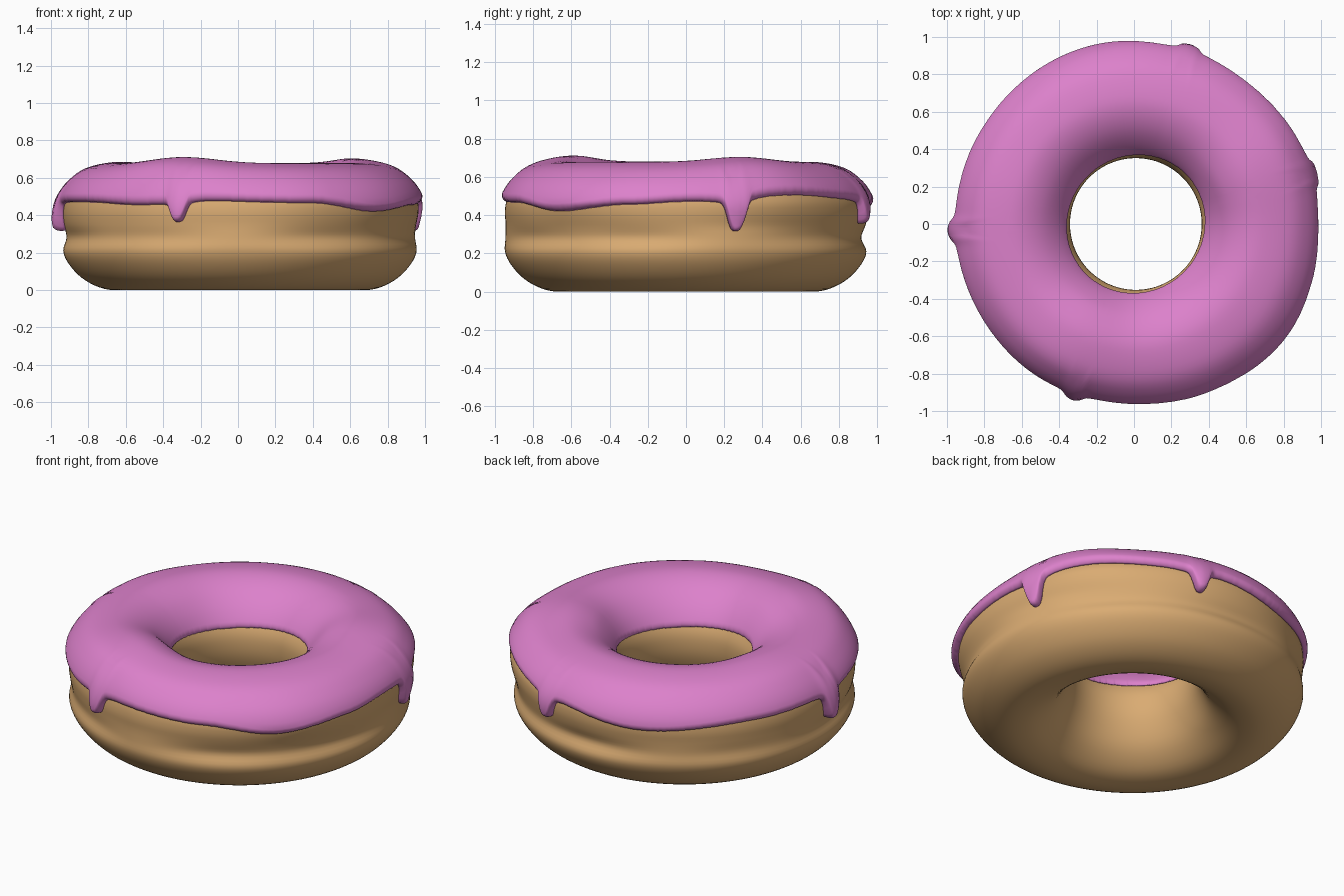
import bpy, bmesh, math
from mathutils import Vector

if "Cube" in bpy.data.objects:
    bpy.data.objects.remove(bpy.data.objects["Cube"])

SHIFT_X = 0.01
# dough cross-section (radius, height): bottom -> outside -> top -> hole
SECTION = [(.65, 0), (.75, .014), (.845, .065), (.915, .14), (.945, .21), (.93, .28),
           (.941, .35), (.947, .42), (.933, .49), (.885, .56), (.80, .62), (.65, .645),
           (.53, .615), (.43, .54), (.368, .45), (.352, .36), (.37, .25), (.435, .12),
           (.54, .03)]
# angle in degrees -> height of the icing's outer edge
EDGE = [(0, .47), (38, .50), (75, .475), (110, .425), (148, .46), (195, .47), (210, .47),
        (236, .455), (258, .475), (294, .465), (317, .42), (342, .455)]
# angle -> extra radius of the icing side
LUMP = [(0, .012), (30, .027), (58, .01), (90, .008), (135, 0), (225, 0), (270, 0),
        (300, .015), (325, .028)]
# drips: angle, depth, half width in degrees, extra thickness
DRIPS = [(15.8, .165, 3.2, .012), (73, .12, 2.9, .015), (182, .15, 3.0, .028),
         (250, .105, 2.8, .018)]


def catmull(a, b, c, d, t):
    return .5 * (2 * b + (c - a) * t + (2 * a - 5 * b + 4 * c - d) * t * t
                 + (3 * b - 3 * c + d - a) * t ** 3)


def sample_section(per):
    n, out = len(SECTION), []
    for i in range(n):
        p = [Vector(SECTION[(i + k) % n]) for k in (-1, 0, 1, 2)]
        out += [catmull(*p, j / per) for j in range(per)]
    return out


def lookup(table, deg):
    deg %= 360
    for (a, va), (b, vb) in zip(table, table[1:] + [(table[0][0] + 360, table[0][1])]):
        if a <= deg <= b:
            t = (deg - a) / (b - a)
            return va + (vb - va) * t * t * (3 - 2 * t)


def clamp(v):
    return max(0, min(1, v))


def gap(a, b):
    return (a - b + 180) % 360 - 180


def bell(d, w):
    return math.exp(-(d / w) ** 2)


def place(p, deg):
    """Turn a section point into 3D, with the hand-made unevenness."""
    r, z = p
    th = math.radians(deg)
    side = clamp((r - .65) / .28)
    dr = lookup(LUMP, deg) * clamp((z - .34) / .12) * side
    dr += side * bell(z - .28, .05) * (.010 * math.sin(3 * th + .5) + .005 * math.sin(7 * th))
    dz = .033 * bell(gap(deg, 243), 22) + .026 * bell(gap(deg, 25), 20)
    dz += .008 * bell(gap(deg, 165), 18) - .003
    z += dz * clamp((z - .46) / .16)
    r += dr
    return (r * math.cos(th) + SHIFT_X, r * math.sin(th), z)


def build(name, rings, color):
    """Skin closed section rings around the z axis."""
    bm = bmesh.new()
    vs = [[bm.verts.new(c) for c in ring] for ring in rings]
    for i, a in enumerate(vs):
        b = vs[(i + 1) % len(vs)]
        for j in range(len(a)):
            k = (j + 1) % len(a)
            bm.faces.new((a[j], b[j], b[k], a[k]))
    bmesh.ops.recalc_face_normals(bm, faces=bm.faces)
    for f in bm.faces:
        f.smooth = True
    me = bpy.data.meshes.new(name)
    bm.to_mesh(me)
    bm.free()
    mat = bpy.data.materials.new(name + "_colour")
    mat.diffuse_color = color
    mat.use_nodes = True
    mat.node_tree.nodes["Principled BSDF"].inputs["Base Color"].default_value = mat.diffuse_color
    me.materials.append(mat)
    ob = bpy.data.objects.new(name, me)
    bpy.context.collection.objects.link(ob)
    return ob


# dough ring
coarse = sample_section(4)
N = 160
build("dough", [[place(p, 360 * i / N) for p in coarse] for i in range(N)],
      (.70, .41, .17, 1))

# icing shell with wavy edge and drips
fine = sample_section(40)
M = len(fine)
length = [0]
for i in range(M - 1):
    length.append(length[-1] + (fine[i + 1] - fine[i]).length)
TOP = 11 * 40


def arc_at_height(z, outer):
    idx = range(4 * 40, TOP) if outer else range(TOP, 16 * 40)
    return length[min(idx, key=lambda i: abs(fine[i][1] - z))]


def at_arc(s, offset):
    lo, hi = 0, M - 2
    while lo < hi:
        mid = (lo + hi + 1) // 2
        lo, hi = (mid, hi) if length[mid] <= s else (lo, mid - 1)
    t = (s - length[lo]) / (length[lo + 1] - length[lo])
    p = fine[lo].lerp(fine[lo + 1], t)
    a, b = fine[max(lo - 12, 0)], fine[min(lo + 12, M - 1)]
    d = (b - a).normalized()
    return p + Vector((d.y, -d.x)) * offset


LIP = .034
lip_steps = [LIP * (1 - math.cos(k * math.pi / 12)) for k in range(6)]
rings = []
SEG = 480
for i in range(SEG):
    deg = 360 * i / SEG
    drop, extra = 0, 0
    for a, depth, w, fat in DRIPS:
        d = gap(deg, a)
        drop += depth * (.86 * math.exp(-abs(d / w) ** 3.2) + .14 * bell(d, w * 2))
        extra += fat * bell(d, w)
    s0 = arc_at_height(lookup(EDGE, deg) - drop, True)
    s1 = arc_at_height(.465 + .012 * math.sin(math.radians(2 * deg)), False)
    mid = [s0 + LIP + (s1 - s0 - 2 * LIP) * k / 25 for k in range(26)]
    arcs = [s0 + v for v in lip_steps] + mid + [s1 - v for v in reversed(lip_steps)]
    ring = []
    for s in arcs:
        e = clamp(min(s - s0, s1 - s) / LIP)
        thick = .036 if s < length[TOP] else .036 - .018 * clamp((s - length[TOP]) / .3)
        thick += extra * clamp((s0 + .26 - s) / .2)
        ring.append(place(at_arc(s, thick * math.sqrt(1 - (1 - e) ** 2)), deg))
    for k in range(1, 12):
        ring.append(place(at_arc(s1 + (s0 - s1) * k / 12, -.006), deg))
    rings.append(ring)
build("icing", rings, (.72, .22, .60, 1))
